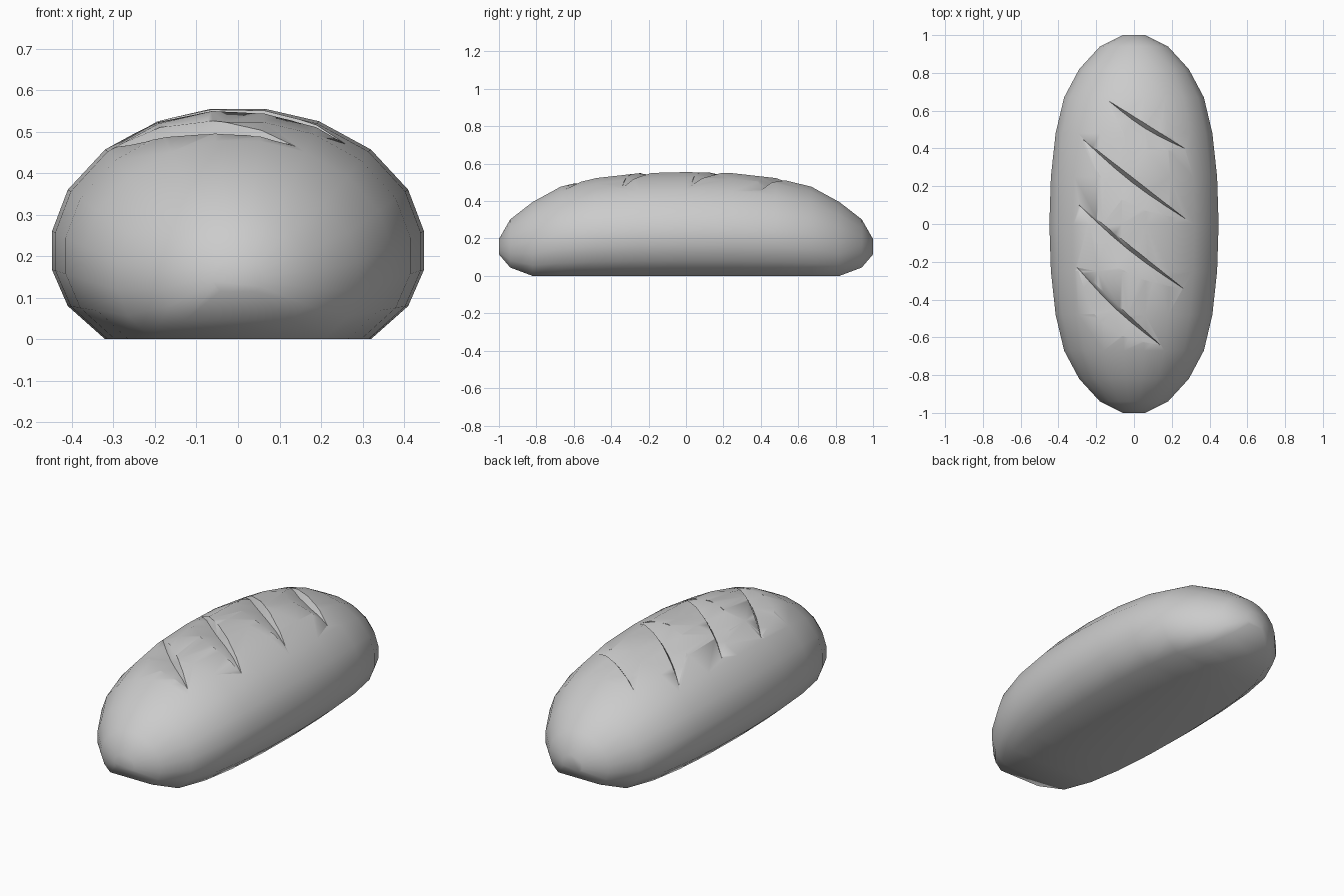
import bpy, bmesh, math
from mathutils import Vector
from mathutils.bvhtree import BVHTree

cube = bpy.data.objects.get("Cube")
if cube:
    bpy.data.objects.remove(cube, do_unlink=True)

crust = bpy.data.materials.new("crust_grey")
crust.use_nodes = True
GREY = (0.6, 0.6, 0.6, 1)
crust.diffuse_color = GREY
crust.node_tree.nodes["Principled BSDF"].inputs["Base Color"].default_value = GREY


def make_object(name, bm):
    bmesh.ops.recalc_face_normals(bm, faces=bm.faces)
    mesh = bpy.data.meshes.new(name)
    bm.to_mesh(mesh)
    mesh.materials.append(crust)
    obj = bpy.data.objects.new(name, mesh)
    bpy.context.collection.objects.link(obj)
    return obj


def skin(bm, rings):
    """Bridge successive closed rings of vertices and cap both ends."""
    for a, b in zip(rings, rings[1:]):
        for i in range(len(a)):
            j = (i + 1) % len(a)
            bm.faces.new((a[i], a[j], b[j], b[i]))
    bm.faces.new(rings[0])
    bm.faces.new(rings[-1])


# Loaf: one cross-section, scaled along the length
HALF = [(0.32, 0), (0.41, 0.08), (0.448, 0.167), (0.448, 0.26),
        (0.41, 0.36), (0.32, 0.457), (0.195, 0.525), (0.065, 0.555)]
SECTION = HALF + [(-x, z) for x, z in reversed(HALF)]
# y, half width, bottom, top
STATIONS = [(0, 0.448, 0, 0.555), (0.25, 0.44, 0, 0.549), (0.48, 0.415, 0, 0.523),
            (0.67, 0.37, 0, 0.477), (0.82, 0.29, 0, 0.395),
            (0.94, 0.18, 0.045, 0.302), (1, 0.06, 0.115, 0.197)]
STATIONS = [(-y, w, b, t) for y, w, b, t in reversed(STATIONS[1:])] + STATIONS

bm = bmesh.new()
skin(bm, [[bm.verts.new((x / 0.448 * w, y, b + z / 0.555 * (t - b))) for x, z in SECTION]
          for y, w, b, t in STATIONS])
surface = BVHTree.FromBMesh(bm)
loaf = make_object("bread_loaf", bm)
bm.free()


def top_height(p):
    return surface.ray_cast(Vector((p.x, p.y, 2)), Vector((0, 0, -1)))[0].z


# Slashes: a steep rear wall and a long front slope, tapering to both ends
SLASHES = [((-0.30, -0.23), (0.14, -0.64)), ((-0.29, 0.10), (0.26, -0.34)),
           ((-0.27, 0.45), (0.27, 0.03)), ((-0.13, 0.65), (0.27, 0.40))]
STEPS = 6
for n, (start, end) in enumerate(SLASHES):
    start, end = Vector(start), Vector(end)
    along = (end - start).normalized()
    front = Vector((along.y, -along.x))
    bm = bmesh.new()
    rings = []
    for i in range(STEPS + 1):
        t = i / STEPS
        k = max(0.03, math.sin(math.pi * t))
        p = start.lerp(end, t)
        ridge = p + front * 0.022 * k
        lip = p + front * 0.13 * k
        z0, z1, z2 = top_height(p), top_height(ridge), top_height(lip)
        # floor of the cut, front lip, and two points well above the crust
        rings.append([bm.verts.new(v) for v in (
            (ridge.x, ridge.y, z1 - 0.035 * k),
            (lip.x, lip.y, z2 + 0.003),
            (lip.x, lip.y, z2 + 0.1),
            (p.x, p.y, z0 + 0.1),
            (p.x, p.y, z0 + 0.001))])
    skin(bm, rings)
    bmesh.ops.triangulate(bm, faces=bm.faces)
    cutter = make_object("slash_cutter_%d" % (n + 1), bm)
    bm.free()
    cutter.hide_render = True
    cutter.hide_set(True)
    cut = loaf.modifiers.new("slash_%d" % (n + 1), "BOOLEAN")
    cut.operation = "DIFFERENCE"
    cut.solver = "EXACT"
    cut.object = cutter

# Bake the slashes, then smooth the crust
bpy.ops.object.select_all(action="DESELECT")
loaf.select_set(True)
bpy.context.view_layer.objects.active = loaf
for name in [m.name for m in loaf.modifiers]:
    cutter = loaf.modifiers[name].object
    bpy.ops.object.modifier_apply(modifier=name)
    bpy.data.objects.remove(cutter, do_unlink=True)
bpy.ops.object.shade_smooth_by_angle(angle=math.radians(50))
